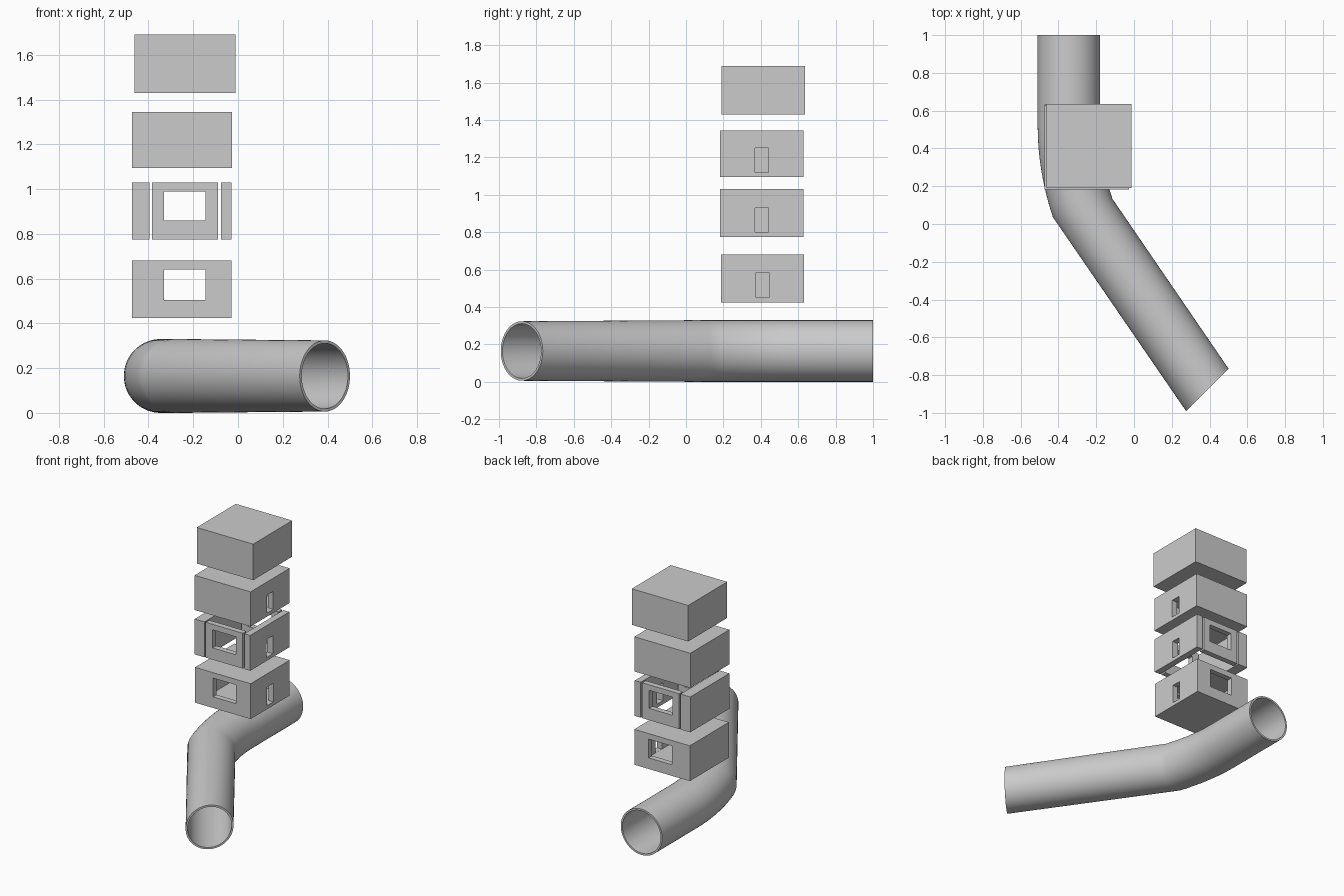
import bpy, bmesh, math
from mathutils import Vector

if "Cube" in bpy.data.objects:
    bpy.data.objects.remove(bpy.data.objects["Cube"])


def box(name, lo, hi):
    bm = bmesh.new()
    bmesh.ops.create_cube(bm, size=1)
    lo, hi = Vector(lo), Vector(hi)
    for v in bm.verts:
        v.co = Vector((v.co[i] * (hi[i] - lo[i]) + (hi[i] + lo[i]) / 2 for i in range(3)))
    me = bpy.data.meshes.new(name)
    bm.to_mesh(me)
    bm.free()
    ob = bpy.data.objects.new(name, me)
    bpy.context.collection.objects.link(ob)
    return ob


def cut(ob, lo, hi):
    cutter = box("cutter", lo, hi)
    cutter.hide_render = True
    mod = ob.modifiers.new("cut", 'BOOLEAN')
    mod.operation = 'DIFFERENCE'
    mod.solver = 'EXACT'
    mod.object = cutter
    bpy.context.view_layer.update()
    me = bpy.data.meshes.new_from_object(
        ob.evaluated_get(bpy.context.evaluated_depsgraph_get()))
    ob.modifiers.clear()
    ob.data = me
    bpy.data.objects.remove(cutter)


# Bent hollow pipe: (x, y, heading angle from -y, radius)
path = [(-0.345, 1.0, 0, 0.165), (-0.345, 0.52, 0, 0.165)]
N_BEND = 8
for i in range(1, N_BEND + 1):
    t = i / N_BEND
    path.append((-0.345 + 0.073 * t * t, 0.52 - 0.435 * t, 17 * t, 0.165))
path.append((0.388, -0.878, 45, 0.159))

SEG, WALL = 64, 0.013
bm = bmesh.new()


def rings(inset):
    out = []
    for x, y, ang, r in path:
        a = math.radians(ang)
        side = Vector((math.cos(a), math.sin(a), 0))
        c = Vector((x, y, 0.165))
        ring = []
        for k in range(SEG):
            u = 2 * math.pi * k / SEG
            ring.append(bm.verts.new(c + (r - inset) * (side * math.cos(u) + Vector((0, 0, math.sin(u))))))
        out.append(ring)
    return out


outer, inner = rings(0), rings(WALL)
loop = outer + inner[::-1]
for a, b in zip(loop, loop[1:] + loop[:1]):
    for k in range(SEG):
        j = (k + 1) % SEG
        bm.faces.new((a[k], a[j], b[j], b[k]))
bmesh.ops.recalc_face_normals(bm, faces=bm.faces)
me = bpy.data.meshes.new("bent_pipe")
bm.to_mesh(me)
bm.free()
pipe = bpy.data.objects.new("bent_pipe", me)
bpy.context.collection.objects.link(pipe)
bpy.context.view_layer.objects.active = pipe
pipe.select_set(True)
bpy.ops.object.shade_smooth_by_angle(angle=math.radians(35))

T = 0.04

# Lowest room: hollow, windows front and back, door on the right
low = box("lower_room", (-0.473, 0.187, 0.425), (-0.03, 0.632, 0.68))
cut(low, (-0.473 + T, 0.187 + T, 0.425 + 0.025), (-0.03 - T, 0.632 - T, 0.68 - 0.025))
cut(low, (-0.33, 0.1, 0.505), (-0.145, 0.7, 0.64))
cut(low, (-0.1, 0.375, 0.4505), (0.05, 0.445, 0.585))

# Second level: separate wall panels, open above and below
z0, z1 = 0.775, 1.03
box("left_wall_panel", (-0.473, 0.182, z0), (-0.395, 0.627, z1))
right = box("right_wall_panel", (-0.077, 0.182, z0), (-0.03, 0.627, z1))
cut(right, (-0.2, 0.37, 0.80), (0.05, 0.44, 0.93))
for name, y in (("front_window_panel", 0.182), ("back_window_panel", 0.627 - T)):
    panel = box(name, (-0.385, y, z0), (-0.09, y + T, z1))
    cut(panel, (-0.33, y - 0.1, 0.86), (-0.145, y + 0.15, 0.99))

# Third level: hollow room with only the right door
mid = box("middle_room", (-0.473, 0.182, 1.095), (-0.027, 0.627, 1.345))
cut(mid, (-0.473 + T, 0.182 + T, 1.12), (-0.027 - T, 0.627 - T, 1.32))
cut(mid, (-0.1, 0.37, 1.1205), (0.05, 0.44, 1.25))

# Top block
box("top_block", (-0.462, 0.19, 1.43), (-0.012, 0.635, 1.69))
